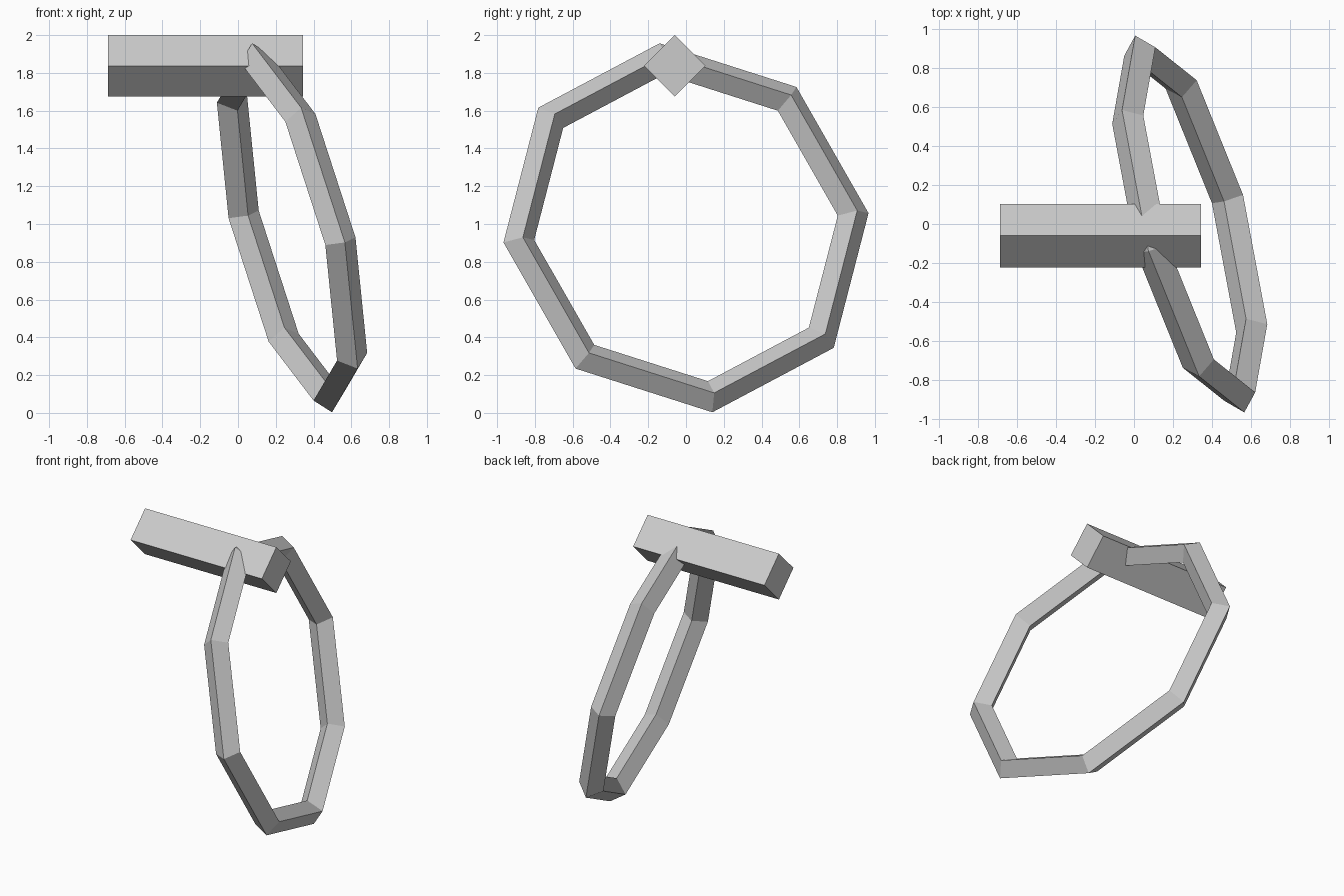
import bpy
from math import pi
from mathutils import Matrix, Vector

if "Cube" in bpy.data.objects:
    bpy.data.objects.remove(bpy.data.objects["Cube"])

# Tilted eight-sided ring with a diamond cross-section
bpy.ops.mesh.primitive_torus_add(major_segments=8, minor_segments=4,
                                 major_radius=0.924, minor_radius=0.085)
ring = bpy.context.object
ring.name = "ring"
normal = Vector((1, 0.269, 0.255)).normalized()
corner = Vector((0.212, 0.14, -0.98))          # direction of the lowest corner
u = (corner - normal * corner.dot(normal)).normalized()
v = normal.cross(u)
rotation = Matrix((u, v, normal)).transposed().to_4x4()
ring.matrix_world = Matrix.Translation((0.286, 0, 0.98)) @ rotation

# Square bar resting on edge, passing through the top of the ring
bpy.ops.mesh.primitive_cylinder_add(vertices=4, radius=0.1625, depth=1.03,
                                    location=(-0.172, -0.06, 1.8375),
                                    rotation=(0, pi / 2, 0))
bpy.context.object.name = "bar"
